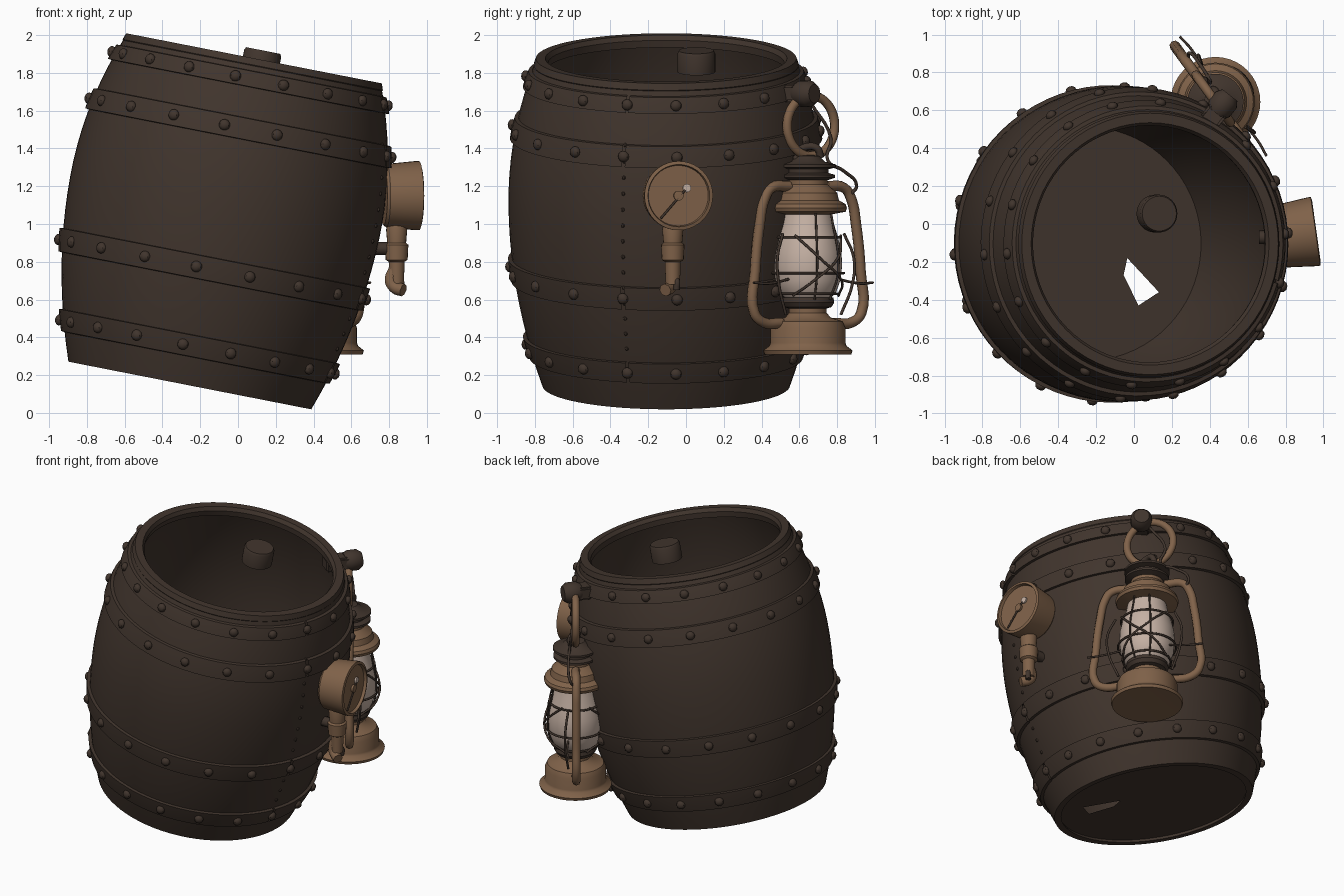
import bpy, bmesh, math
from mathutils import Matrix, Vector

if "Cube" in bpy.data.objects:
    bpy.data.objects.remove(bpy.data.objects["Cube"], do_unlink=True)


def material(name, rgb):
    m = bpy.data.materials.new(name)
    m.use_nodes = True
    m.diffuse_color = (*rgb, 1)
    bsdf = m.node_tree.nodes["Principled BSDF"]
    bsdf.inputs["Base Color"].default_value = (*rgb, 1)
    bsdf.inputs["Roughness"].default_value = 0.8
    return m


DARK = material("dark_brown", (0.052, 0.035, 0.026))
TAN = material("aged_brass", (0.215, 0.122, 0.067))
GLASS = material("milky_glass", (0.56, 0.44, 0.37))


def finish(name, mesh, mat, angle=35):
    ob = bpy.data.objects.new(name, mesh)
    bpy.context.collection.objects.link(ob)
    mesh.materials.clear()
    mesh.materials.append(mat)
    bpy.ops.object.select_all(action='DESELECT')
    ob.select_set(True)
    bpy.context.view_layer.objects.active = ob
    bpy.ops.object.shade_smooth_by_angle(angle=math.radians(angle))
    return ob


def from_bmesh(name, bm, mat, matrix=Matrix()):
    bm.transform(matrix)
    bmesh.ops.recalc_face_normals(bm, faces=bm.faces)
    mesh = bpy.data.meshes.new(name)
    bm.to_mesh(mesh)
    bm.free()
    return finish(name, mesh, mat)


def lathe(name, profile, mat, matrix=Matrix(), segs=40, start=0, sweep=360):
    """Turn a (radius, height) profile around local z."""
    bm = bmesh.new()
    vs = [bm.verts.new((r, 0, z)) for r, z in profile]
    es = [bm.edges.new(p) for p in zip(vs, vs[1:])]
    bmesh.ops.rotate(bm, verts=vs, matrix=Matrix.Rotation(math.radians(start), 3, 'Z'))
    bmesh.ops.spin(bm, geom=vs + es, axis=(0, 0, 1), cent=(0, 0, 0),
                   angle=math.radians(sweep), steps=segs)
    bmesh.ops.remove_doubles(bm, verts=bm.verts, dist=1e-4)
    return from_bmesh(name, bm, mat, matrix)


def tube(name, points, radius, mat, cyclic=False, smooth=True):
    cu = bpy.data.curves.new(name, 'CURVE')
    cu.dimensions = '3D'
    cu.bevel_depth, cu.bevel_resolution, cu.use_fill_caps = radius, 2, True
    cu.resolution_u = 5
    sp = cu.splines.new('BEZIER' if smooth else 'POLY')
    pts = sp.bezier_points if smooth else sp.points
    pts.add(len(points) - 1)
    for p, co in zip(pts, points):
        if smooth:
            p.co = co
            p.handle_left_type = p.handle_right_type = 'AUTO'
        else:
            p.co = (*co, 1)
    sp.use_cyclic_u = cyclic
    tmp = bpy.data.objects.new("tmp", cu)
    bpy.context.collection.objects.link(tmp)
    dg = bpy.context.evaluated_depsgraph_get()
    mesh = bpy.data.meshes.new_from_object(tmp.evaluated_get(dg))
    bpy.data.objects.remove(tmp, do_unlink=True)
    return finish(name, mesh, mat, 50)


def box(name, size, matrix, mat):
    bm = bmesh.new()
    bmesh.ops.create_cube(bm, size=1)
    bmesh.ops.scale(bm, vec=size, verts=bm.verts)
    bmesh.ops.bevel(bm, geom=bm.edges[:], offset=0.012, segments=2, affect='EDGES')
    return from_bmesh(name, bm, mat, matrix)


# ---------------------------------------------------------------- barrel
BARREL = Matrix.Translation((-0.255, -0.105, 0.145)) @ Matrix.Rotation(math.radians(11.1), 4, 'Y')
HEIGHT = 1.75


def bulge(z):
    return 0.835 - (0.18 * (1 - z) ** 2 if z < 1 else 0.145 * ((z - 1) / 0.75) ** 2)


steps = [HEIGHT * i / 20 for i in range(21)]
wall = [(bulge(z), z) for z in steps]
wall += [(bulge(z) - 0.045, z) for z in reversed(steps)]
lathe("barrel_wall", wall + wall[:1], DARK, BARREL, 72)
lip = bulge(HEIGHT)
lathe("barrel_rim", [(lip, 1.71), (lip + .012, 1.73), (lip, 1.765), (lip - .05, 1.765),
                     (lip - .065, 1.74), (lip - .06, 1.70)], DARK, BARREL, 72)

# bottom board with a broken hole
bm = bmesh.new()
rim = [(0.625 * math.cos(a * math.tau / 48), 0.625 * math.sin(a * math.tau / 48)) for a in range(48)]
hole = [(0.22, -0.075), (0.20, -0.165), (0.28, -0.325), (0.39, -0.255)]
edges = []
for loop in (rim, hole):
    vs = [bm.verts.new((x, y, 0.02)) for x, y in loop]
    edges += [bm.edges.new((v, vs[i - 1])) for i, v in enumerate(vs)]
bmesh.ops.triangle_fill(bm, edges=edges, use_beauty=True)
from_bmesh("barrel_floor", bm, DARK, BARREL)

# hoops, open at the seam, with rivets
SEAM = -16
for n, (mid, width) in enumerate([(0.208, 0.12), (0.625, 0.13), (1.39, 0.12), (1.655, 0.09)]):
    lo, hi = mid - width / 2, mid + width / 2
    prof = [(bulge(lo) - .01, lo), (bulge(lo) + .02, lo + .004), (bulge(mid) + .022, mid),
            (bulge(hi) + .02, hi - .004), (bulge(hi) - .01, hi)]
    lathe(f"hoop_{n + 1}", prof, DARK, BARREL, 72, SEAM + 0.6, 358.8)
    bm = bmesh.new()
    for k in range(18):
        m = (Matrix.Rotation(math.radians(4 + 20 * k), 4, 'Z')
             @ Matrix.Translation((bulge(mid) + 0.024, 0, mid)) @ Matrix.Diagonal((0.8, 1, 1, 1)))
        bmesh.ops.create_uvsphere(bm, u_segments=10, v_segments=6, radius=0.03, matrix=m)
    from_bmesh(f"hoop_rivets_{n + 1}", bm, DARK, BARREL)

# nails along the seam
bm = bmesh.new()
for k in range(14):
    z = 0.34 + 0.085 * k
    m = Matrix.Rotation(math.radians(SEAM), 4, 'Z') @ Matrix.Translation((bulge(z), 0, z))
    bmesh.ops.create_uvsphere(bm, u_segments=8, v_segments=5, radius=0.011, matrix=m)
from_bmesh("seam_nails", bm, DARK, BARREL)

# bung
lathe("bung", [(0, 1.70), (.1, 1.70), (.1, 1.80), (.092, 1.815), (0, 1.815)], DARK,
      BARREL @ Matrix.Translation((0.04, 0.16, 0)), 32)

# ---------------------------------------------------------------- gauge and tap
GAUGE = (Matrix.Translation((0.77, -0.065, 1.15)) @ Matrix.Rotation(math.radians(8), 4, 'Z')
         @ Matrix.Rotation(math.radians(90), 4, 'Y'))
lathe("gauge_case", [(0, -.06), (.06, -.06), (.06, 0), (.155, 0), (.168, .015), (.183, .17), (.183, .19),
                     (.165, .195), (.16, .175), (0, .175)], TAN, GAUGE)
lathe("gauge_hub", [(.026, .17), (.026, .19), (0, .192)], TAN, GAUGE, 16)
lathe("gauge_light", [(.022, .17), (.022, .186), (0, .188)], GLASS,
      GAUGE @ Matrix.Translation((-.04, .045, 0)), 16)
needle = [GAUGE @ Vector(p) for p in ((-.03, .035, .185), (.12, -.095, .185))]
tube("gauge_needle", needle, 0.006, DARK, smooth=False)
lathe("gauge_stem", [(0, .68), (.038, .68), (.042, .80), (.058, .81), (.062, .89), (.05, .90),
                     (.056, .97), (.05, 1.0)], TAN, Matrix.Translation((0.84, -0.07, 0)), 20)
tube("tap_spout", [(.83, -.07, .76), (.81, -.075, .70), (.83, -.085, .665), (.875, -.11, .65)], .034, TAN)
tube("tap_handle", [(.80, -.08, .72), (.86, -.05, .70), (.86, -.05, .65)], .018, DARK)
tube("supply_pipe", [(.66, -.07, .87), (.84, -.07, .87)], .035, DARK, smooth=False)

# ---------------------------------------------------------------- lantern
# local x runs across the side tubes, local y points away from the barrel
LANTERN = Matrix.Translation((0.43, 0.645, 0)) @ Matrix.Rotation(math.radians(36 - 90), 4, 'Z')


def at(points):
    return [LANTERN @ Vector(p) for p in points]


lathe("lantern_base", [(0, .315), (.23, .31), (.237, .33), (.205, .355), (.2, .37), (.2, .45), (.185, .485),
                       (.12, .505), (.1, .53), (.1, .57)], TAN, LANTERN)
lathe("lantern_gallery", [(.09, .55), (.125, .56), (.14, .585), (.135, .61), (.1, .615)], DARK, LANTERN)
lathe("lantern_glass", [(.115, .6), (.15, .64), (.172, .70), (.182, .78), (.178, .85), (.16, .93),
                        (.138, 1.0), (.125, 1.07)], GLASS, LANTERN)
lathe("lantern_hood", [(.12, 1.05), (.2, 1.065), (.207, 1.085), (.2, 1.105), (.165, 1.125), (.155, 1.165),
                       (.12, 1.195), (.105, 1.21), (.105, 1.25)], TAN, LANTERN)
lathe("lantern_chimney", [(.1, 1.23), (.145, 1.245), (.145, 1.26), (.11, 1.27), (.11, 1.29), (.148, 1.30),
                          (.148, 1.315), (.09, 1.33), (.06, 1.36), (0, 1.37)], DARK, LANTERN)
for side, s in (("left", -1), ("right", 1)):
    tube(f"side_tube_{side}", at([(s * x, 0, z) for x, z in (
        (.17, .475), (.29, .48), (.35, .53), (.345, .75), (.315, 1.0), (.285, 1.13), (.24, 1.19), (.12, 1.20))]),
        .028, TAN)
    tube(f"side_lever_{side}", at([(s * .15, .05, .71), (s * .3, .06, .685), (s * .39, .05, .69)]), .007, DARK)
    tube(f"side_guard_{side}", at([(s * .18, .05, .52), (s * .24, .07, .68), (s * .25, .07, .82),
                                   (s * .2, .05, .95)]), .008, DARK)
    # crossing wires over the glass, front and back
    for face, f in (("front", 1), ("back", -1)):
        tube(f"cross_wire_{face}_{side}", at([(s * .15, f * .07, .62), (s * .09, f * .18, .70),
                                              (-s * .06, f * .19, .82), (-s * .15, f * .09, .94)]), .007, DARK)
        tube(f"upright_wire_{face}_{side}", at([(s * .05, f * .13, .60), (s * .07, f * .18, .75),
                                                (s * .05, f * .14, 1.06)]), .006, DARK)
for n, (z, r) in enumerate(((.63, .155), (.74, .19), (.93, .17))):
    ring = [(r * math.cos(a * math.tau / 12), r * math.sin(a * math.tau / 12), z) for a in range(12)]
    tube(f"guard_ring_{n + 1}", at(ring), .007, DARK, cyclic=True)

# carrying ring, its loop, loose wire and wall bracket
tube("carrying_ring", at([(.155 * math.cos(a * math.tau / 16) - .02, 0, 1.52 + .16 * math.sin(a * math.tau / 16))
                          for a in range(16)]), .025, TAN, cyclic=True)
tube("ring_loop", at([(-.06, .03, 1.35), (-.04, .03, 1.40), (0, 0, 1.41), (.05, -.02, 1.38), (.06, -.02, 1.34)]),
     .02, DARK)
tube("loose_wire", at([(-.02, 0, 1.64), (-.13, .03, 1.45), (-.10, .04, 1.34), (-.2, .05, 1.28),
                       (-.29, .04, 1.20), (-.27, .02, 1.16)]), .009, DARK)
HOOK = Matrix.Translation((0.42, 0.57, 1.69)) @ Matrix.Rotation(math.radians(52), 4, 'Z')
box("wall_bracket", (0.22, 0.11, 0.09), HOOK, DARK)
lathe("bracket_cap", [(0, -.06), (.055, -.06), (.07, -.03), (.07, .03), (.05, .06), (0, .06)], DARK,
      HOOK @ Matrix.Translation((.08, 0, 0)) @ Matrix.Rotation(math.radians(90), 4, 'Y'), 20)
